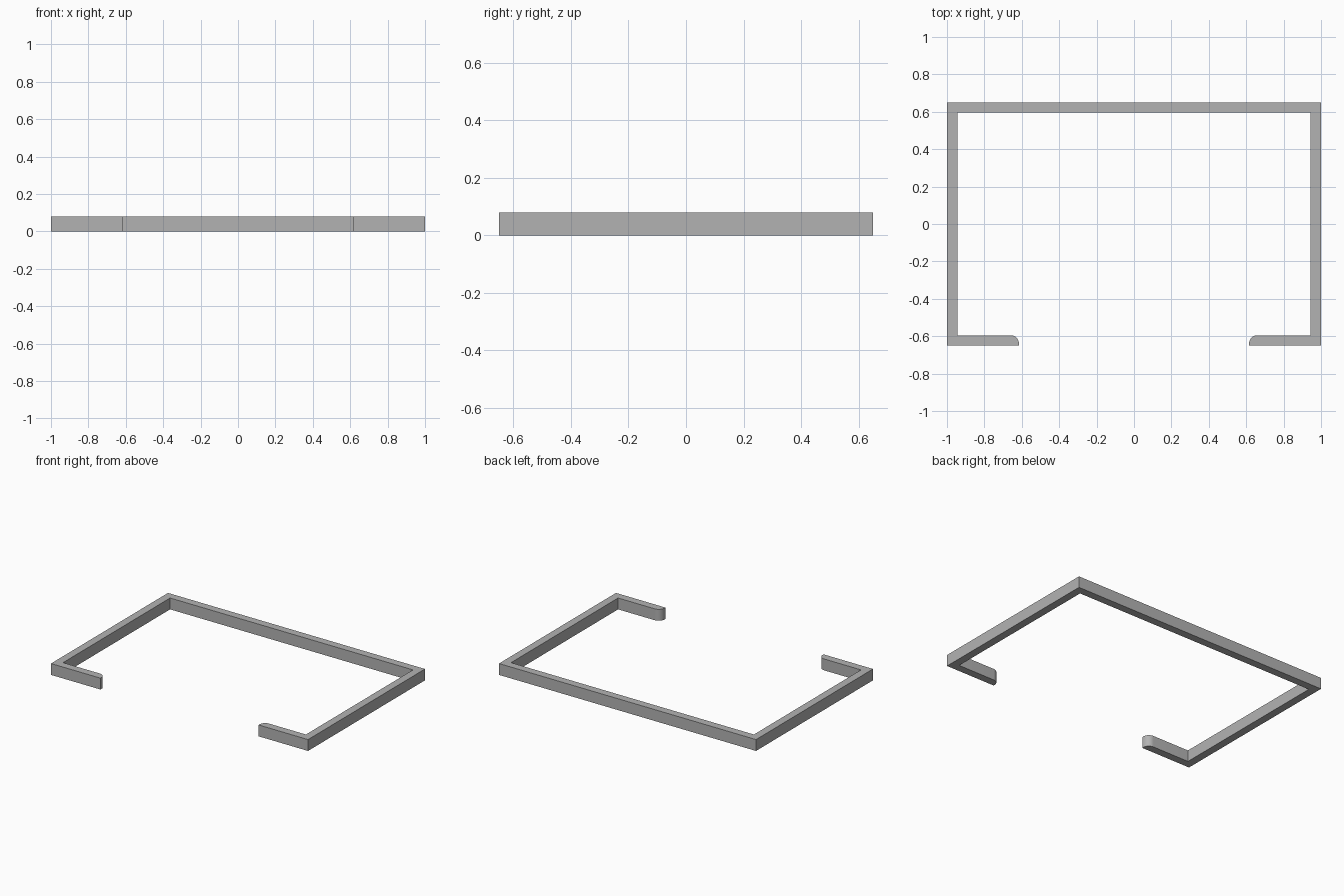
import bpy
import bmesh
from math import sin, cos, pi

cube = bpy.data.objects.get("Cube")
if cube:
    bpy.data.objects.remove(cube, do_unlink=True)

HALF_X, HALF_Y = 1.0, 0.65
WALL, HEIGHT = 0.055, 0.08
TIP_X, TIP_RADIUS, STEPS = 0.615, 0.045, 12

grey = bpy.data.materials.new("plain grey")
grey.use_nodes = True
colour = (0.45, 0.45, 0.45, 1)
grey.diffuse_color = colour
grey.node_tree.nodes["Principled BSDF"].inputs["Base Color"].default_value = colour

# Left half of the outline: outer corners, rounded lip end, inner corners
inner_x, inner_y = HALF_X - WALL, HALF_Y - WALL
half = [(HALF_X, HALF_Y), (HALF_X, -HALF_Y), (TIP_X, -HALF_Y)]
for i in range(STEPS + 1):
    a = pi - i / STEPS * pi / 2
    half.append((TIP_X + TIP_RADIUS + TIP_RADIUS * cos(a),
                 -inner_y - TIP_RADIUS + TIP_RADIUS * sin(a)))
half += [(inner_x, -inner_y), (inner_x, inner_y)]
outline = half + [(-x, y) for x, y in reversed(half)]

# Extrude the closed outline into the open channel
bm = bmesh.new()
base = bm.faces.new([bm.verts.new((x, y, 0)) for x, y in outline])
result = bmesh.ops.extrude_face_region(bm, geom=[base], use_keep_orig=True)
top = [v for v in result["geom"] if isinstance(v, bmesh.types.BMVert)]
bmesh.ops.translate(bm, verts=top, vec=(0, 0, HEIGHT))
bmesh.ops.recalc_face_normals(bm, faces=bm.faces)
bmesh.ops.triangulate(bm, faces=[f for f in bm.faces if len(f.verts) > 4])

mesh = bpy.data.meshes.new("open_channel")
bm.to_mesh(mesh)
bm.free()
mesh.materials.append(grey)
channel = bpy.data.objects.new("open_channel", mesh)
bpy.context.collection.objects.link(channel)

# Smooth only the rounded lip ends
bpy.ops.object.select_all(action="DESELECT")
channel.select_set(True)
bpy.context.view_layer.objects.active = channel
bpy.ops.object.shade_smooth_by_angle(angle=pi / 6)
